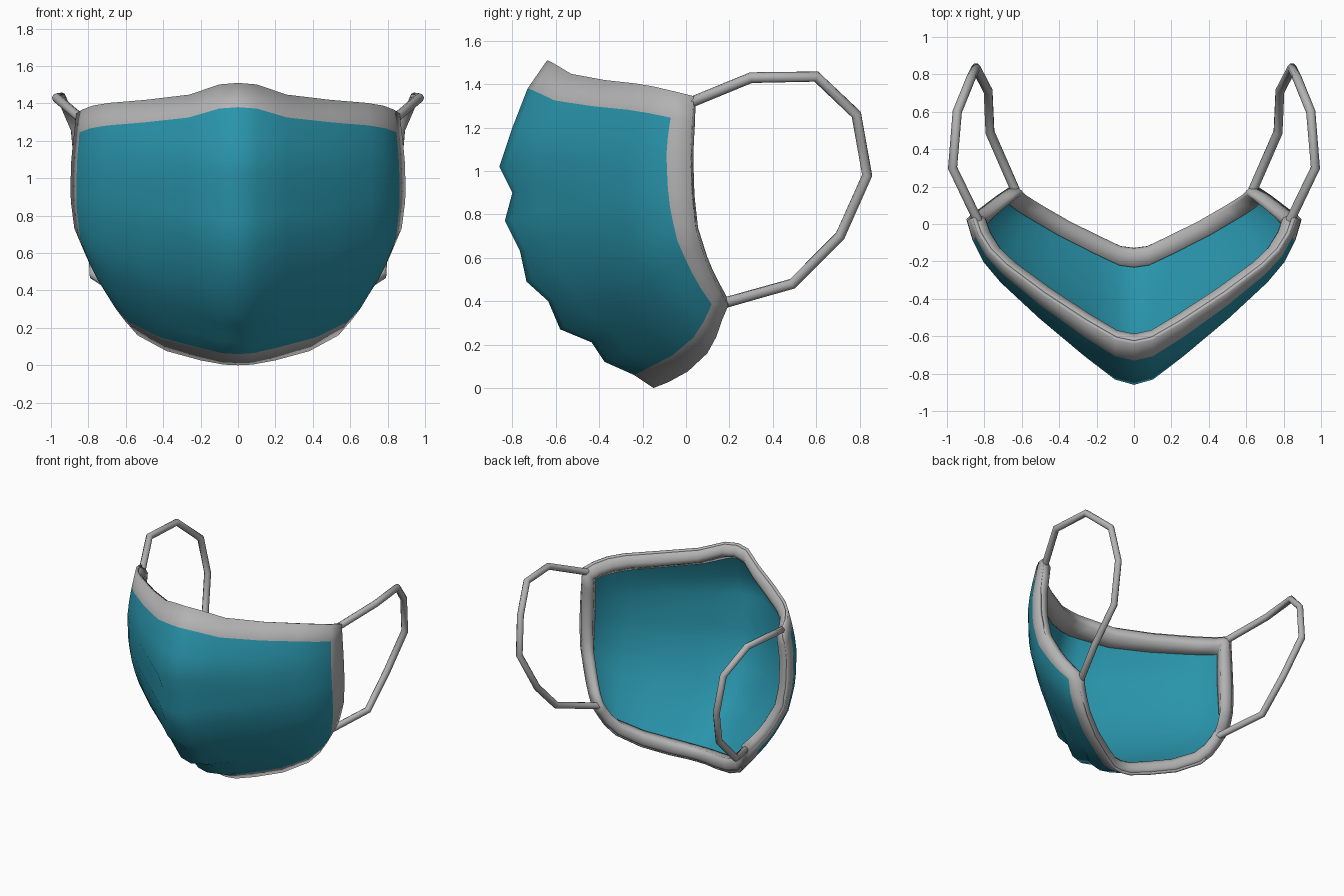
import bpy, bmesh, math
from mathutils import Vector

if "Cube" in bpy.data.objects:
    bpy.data.objects.remove(bpy.data.objects["Cube"])


def material(name, rgb):
    m = bpy.data.materials.new(name)
    m.diffuse_color = (*rgb, 1)
    m.use_nodes = True
    m.node_tree.nodes["Principled BSDF"].inputs["Base Color"].default_value = m.diffuse_color
    return m


TEAL = material("teal cloth", (0.022, 0.295, 0.405))
GREY = material("grey trim", (0.45, 0.45, 0.45))


def interp(x, pts):
    for (a, *p), (b, *q) in zip(pts, pts[1:]):
        if x <= b:
            t = max(0, (x - a) / (b - a))
            return [u + (v - u) * t for u, v in zip(p, q)]
    return list(pts[-1][1:])


def mesh_object(name, verts, faces, mats):
    me = bpy.data.meshes.new(name)
    me.from_pydata(verts, [], faces)
    for m in mats:
        me.materials.append(m)
    for p in me.polygons:
        p.use_smooth = True
    ob = bpy.data.objects.new(name, me)
    bpy.context.collection.objects.link(ob)
    return ob


def tube(name, pts, radius):
    cu = bpy.data.curves.new(name, 'CURVE')
    cu.dimensions = '3D'
    cu.bevel_depth = radius
    cu.bevel_resolution = 2
    cu.use_fill_caps = True
    sp = cu.splines.new('POLY')
    sp.points.add(len(pts) - 1)
    for p, co in zip(sp.points, pts):
        p.co = (*co, 1)
    cu.materials.append(GREY)
    ob = bpy.data.objects.new(name, cu)
    bpy.context.collection.objects.link(ob)
    bpy.ops.object.select_all(action='DESELECT')
    ob.select_set(True)
    bpy.context.view_layer.objects.active = ob
    bpy.ops.object.convert(target='MESH')
    bpy.ops.object.shade_smooth_by_angle(angle=math.radians(50))


# Pleated centre profile (y, z), top to bottom
centre = [(-.64, 1.51), (-.73, 1.38), (-.80, 1.2), (-.86, 1.02), (-.80, .90),
          (-.835, .77), (-.765, .63), (-.735, .49), (-.635, .40), (-.58, .27),
          (-.435, .21), (-.375, .12), (-.24, .06), (-.15, 0)]
n = len(centre)
# Side edge (z, x, y)
side = [(.38, .67, .195), (.47, .745, .145), (.56, .802, .1), (.73, .875, .045),
        (.9, .897, .025), (1.1, .892, .02), (1.345, .865, .035)]
side_z = [1.345] + [1.225 + (.45 - 1.225) * i / (n - 3) for i in range(n - 2)] + [.38]
# Column fractions from centre to side: x, y of upper rows, y of bottom row,
# z of top row, z of bottom row
cols = [(0, 0, 0, 0, 0), (.115, .03, .03, .05, .01), (.3, .165, .2, .38, .07),
        (.57, .39, .46, .55, .2), (.8, .61, .72, .65, .42), (.90, .735, .84, .74, .62),
        (.965, .87, .92, .87, .83), (1, 1, 1, 1, 1)]
k = len(cols) - 1


def grid_point(r, c):
    fx, fy, fyb, zt, zb = cols[abs(c)]
    t = r / (n - 1)
    fy += (fyb - fy) * t ** 4
    cy, cz = centre[r]
    sy, sz = cy, cz
    if 1 < r < n - 2:      # smoothed profile, so the pleats fade towards the sides
        sy, sz = [(centre[r - 1][i] + 2 * centre[r][i] + centre[r + 1][i]) / 4 for i in (0, 1)]
    ez = side_z[r]
    ex, ey = interp(ez, side)
    fz = zt + (zb - zt) * t
    fade = (1 - fy) ** 4
    return Vector((math.copysign(ex * fx, c),
                   sy + (ey - sy) * fy + (cy - sy) * fade,
                   sz + (ez - sz) * fz + (cz - sz) * fade))


# Mask shell with grey border faces
w = 2 * k + 1
verts = [grid_point(r, c) for r in range(n) for c in range(-k, k + 1)]
faces, mats = [], []
for r in range(n - 1):
    for c in range(w - 1):
        a = r * w + c
        faces.append((a, a + w, a + w + 1, a + 1))
        mats.append(int(r in (0, n - 2) or c in (0, w - 2)))
shell = mesh_object("mask_shell", verts, faces, (TEAL, GREY))
shell.data.polygons.foreach_set("material_index", mats)
sol = shell.modifiers.new("thickness", 'SOLIDIFY')
sol.thickness = 0.02
sol.offset = -1

# Padded rim: rounded lip on the shell boundary, tapering to the inner border line
cs = list(range(-k, k + 1))
rows = range(1, n - 1)
loop = ([(0, c) for c in cs] + [(r, k) for r in rows] +
        [(n - 1, c) for c in reversed(cs)] + [(r, -k) for r in reversed(rows)])
mid = Vector((0, .1, .75))
verts, faces = [], []
for r, c in loop:
    p = grid_point(r, c)
    q = grid_point(min(max(r, 1), n - 2), min(max(c, 1 - k), k - 1))
    d = (mid - p).normalized()
    out = (p - q).normalized()
    verts += [p + d * .004, p + d * .045 + out * .01, p + d * .08 - out * .005,
              p + d * .09 - out * .035, q + (mid - q).normalized() * .03, q + d * .012]
s = 6
m = len(loop)
for i in range(m):
    a, b = i * s, (i + 1) % m * s
    faces += [(a + j, a + (j + 1) % s, b + (j + 1) % s, b + j) for j in range(s)]
rim = mesh_object("rim", verts, faces, (GREY,))
bm = bmesh.new()
bm.from_mesh(rim.data)
bmesh.ops.remove_doubles(bm, verts=bm.verts, dist=.0005)
bmesh.ops.recalc_face_normals(bm, faces=bm.faces)
bm.to_mesh(rim.data)
bm.free()

# Ear loops, one per side
ear = [(.835, .02, 1.315), (.97, .30, 1.43), (.945, .60, 1.435), (.87, .785, 1.26),
       (.845, .835, .98), (.78, .71, .70), (.77, .49, .48), (.63, .17, .39)]
for sign, label in ((1, "right"), (-1, "left")):
    tube("ear_loop_" + label, [(sign * x, y, z) for x, y, z in ear], .025)
